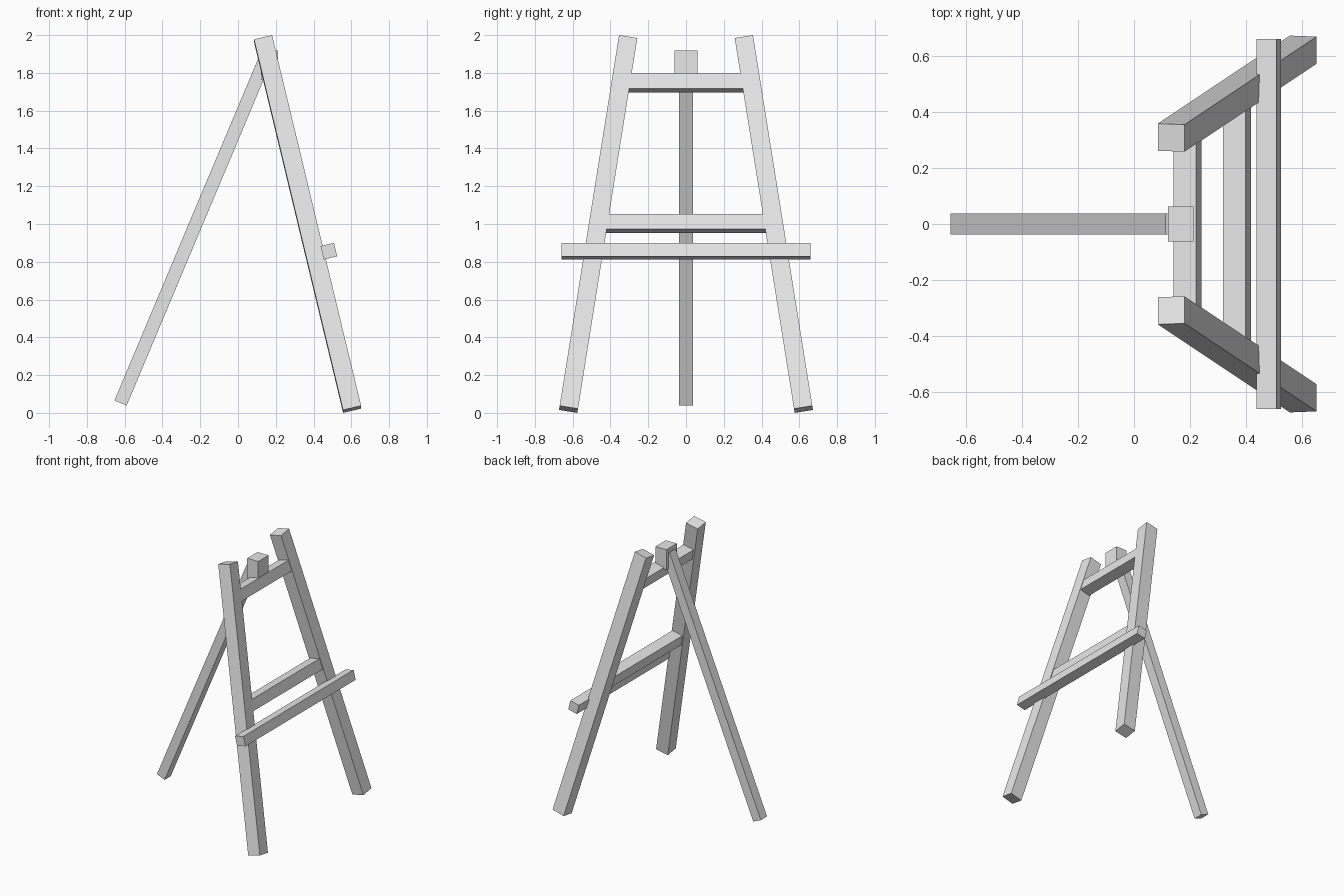
import bpy, math
from mathutils import Matrix, Vector

if "Cube" in bpy.data.objects:
    bpy.data.objects.remove(bpy.data.objects["Cube"])

wood = bpy.data.materials.new("plain grey")
wood.diffuse_color = (0.8, 0.8, 0.8, 1)
wood.use_nodes = True
wood.node_tree.nodes["Principled BSDF"].inputs["Base Color"].default_value = wood.diffuse_color


def box(name, size, matrix):
    """Box of the given size placed by a matrix."""
    bpy.ops.mesh.primitive_cube_add(size=1)
    ob = bpy.context.object
    ob.name = name
    ob.data.transform(matrix @ Matrix.Diagonal((*size, 1)))
    ob.data.materials.append(wood)
    return ob


def beam(name, bottom, top, thick, wide):
    """Square-cut beam between two end centres, leaned in x then in y."""
    a, b = Vector(bottom), Vector(top)
    d = (b - a).normalized()
    lean = math.asin(d.x)
    splay = math.atan2(-d.y, d.z)
    rot = Matrix.Rotation(splay, 4, 'X') @ Matrix.Rotation(lean, 4, 'Y')
    box(name, (thick, wide, (b - a).length), Matrix.Translation((a + b) / 2) @ rot)


# Splayed front legs
for side, s in (("left", -1), ("right", 1)):
    beam(side + "_front_leg", (0.604, s * 0.622, 0.019), (0.1325, s * 0.308, 1.981), 0.098, 0.098)

# Prop leg at the back
beam("back_leg", (-0.622, 0, 0.052), (0.145, 0, 1.876), 0.07, 0.074)

# Cross rails and canvas shelf, tilted with the front frame
tilt = Matrix.Rotation(math.radians(-13.4), 4, 'Y')
for name, x, z, length, side in (
        ("top_rail", 0.191, 1.747, 0.68, 0.083),
        ("middle_rail", 0.3675, 1.003, 0.92, 0.083),
        ("canvas_shelf", 0.481, 0.856, 1.32, 0.073)):
    box(name, (side, length, side), Matrix.Translation((x, 0, z)) @ tilt)

# Upright block joining the prop leg to the top rail
box("hinge_block", (0.092, 0.124, 0.155), Matrix.Translation((0.167, 0, 1.841)))
